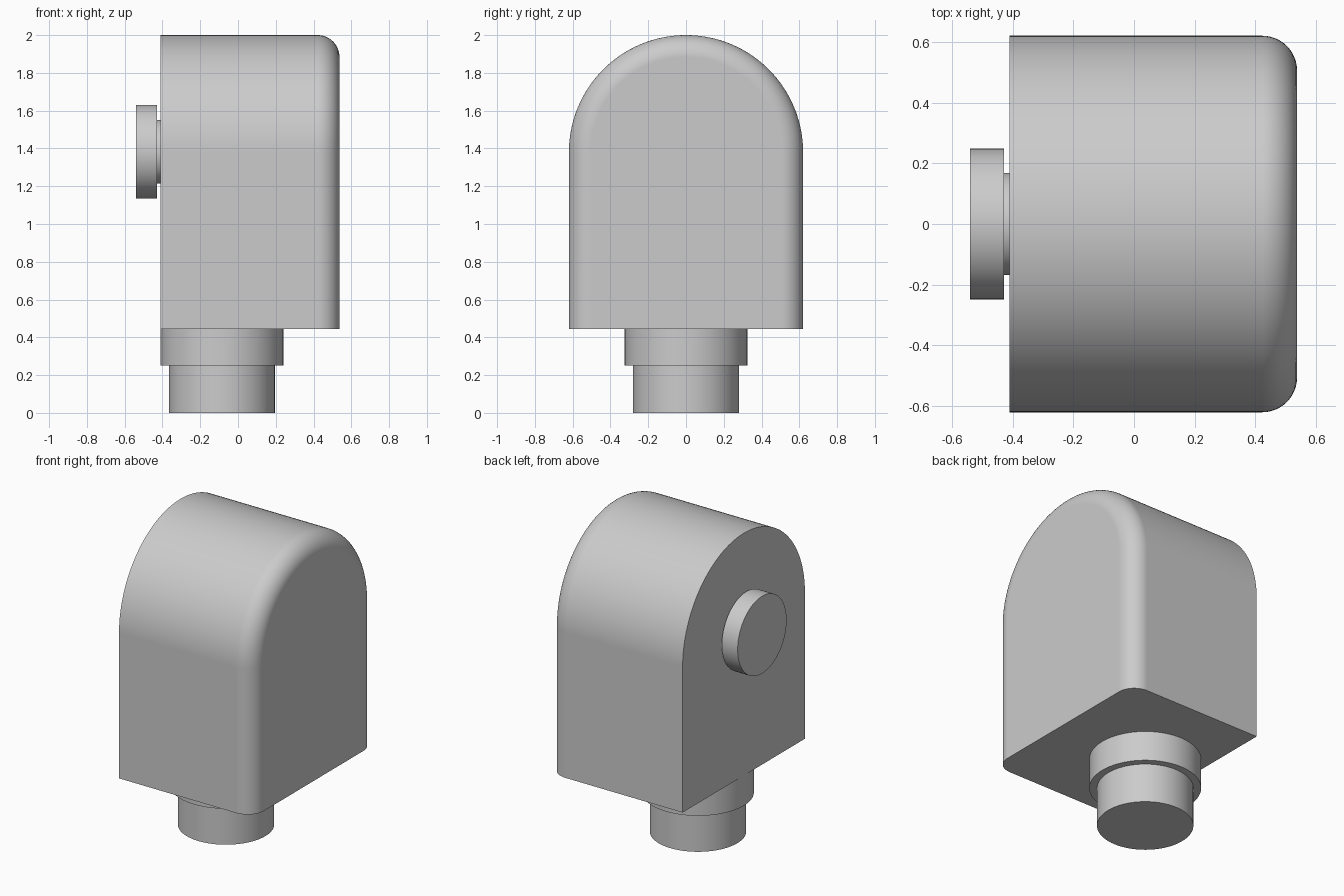
import bpy, bmesh
from math import pi, sin, cos
from mathutils import Matrix

if "Cube" in bpy.data.objects:
    bpy.data.objects.remove(bpy.data.objects["Cube"])


def loft(name, rings, matrix=Matrix.Identity(4)):
    """Skin a list of closed rings and cap both ends."""
    bm = bmesh.new()
    loops = [[bm.verts.new(matrix @ Matrix.Translation(p).to_translation()) for p in r] for r in rings]
    for a, b in zip(loops, loops[1:]):
        for i in range(len(a)):
            j = (i + 1) % len(a)
            bm.faces.new((a[i], a[j], b[j], b[i]))
    bm.faces.new(loops[0][::-1])
    bm.faces.new(loops[-1])
    bmesh.ops.recalc_face_normals(bm, faces=bm.faces)
    mesh = bpy.data.meshes.new(name)
    bm.to_mesh(mesh)
    bm.free()
    obj = bpy.data.objects.new(name, mesh)
    bpy.context.collection.objects.link(obj)
    bpy.ops.object.select_all(action='DESELECT')
    obj.select_set(True)
    bpy.context.view_layer.objects.active = obj
    bpy.ops.object.shade_smooth_by_angle(angle=pi / 6)
    weighted = obj.modifiers.new("weighted_normals", 'WEIGHTED_NORMAL')
    weighted.keep_sharp = True
    return obj


def arch(x, inset):
    """Arched outline in the yz plane with a flat, fixed base."""
    r = 0.62 - inset
    curve = [(x, r * cos(pi * i / 64), 1.38 + r * sin(pi * i / 64)) for i in range(65)]
    return [(x, r, 0.445)] + curve + [(x, -r, 0.445)]


def stepped_cylinder(name, profile, matrix):
    """Turn (radius, height) points about local z."""
    n = 96
    rings = [[(r * cos(2 * pi * i / n), r * sin(2 * pi * i / n), z) for i in range(n)]
             for r, z in profile]
    return loft(name, rings, matrix)


# Arched body, rounded along its right-hand face only
FILLET = 0.115
body_rings = [arch(-0.41, 0)]
for k in range(13):
    a = pi / 2 * k / 12
    body_rings.append(arch(0.537 - FILLET + FILLET * sin(a), FILLET * (1 - cos(a))))
loft("arched_body", body_rings)

# Stepped round neck under the body
stepped_cylinder("stepped_neck", [(0.28, 0), (0.28, 0.252), (0.325, 0.252), (0.325, 0.445)],
                 Matrix.Translation((-0.085, 0, 0)))

# Round button on a short stem, pointing left
stepped_cylinder("side_button", [(0.168, 0), (0.168, 0.018), (0.248, 0.018), (0.248, 0.13)],
                 Matrix.Translation((-0.41, 0, 1.383)) @ Matrix.Rotation(-pi / 2, 4, 'Y'))
